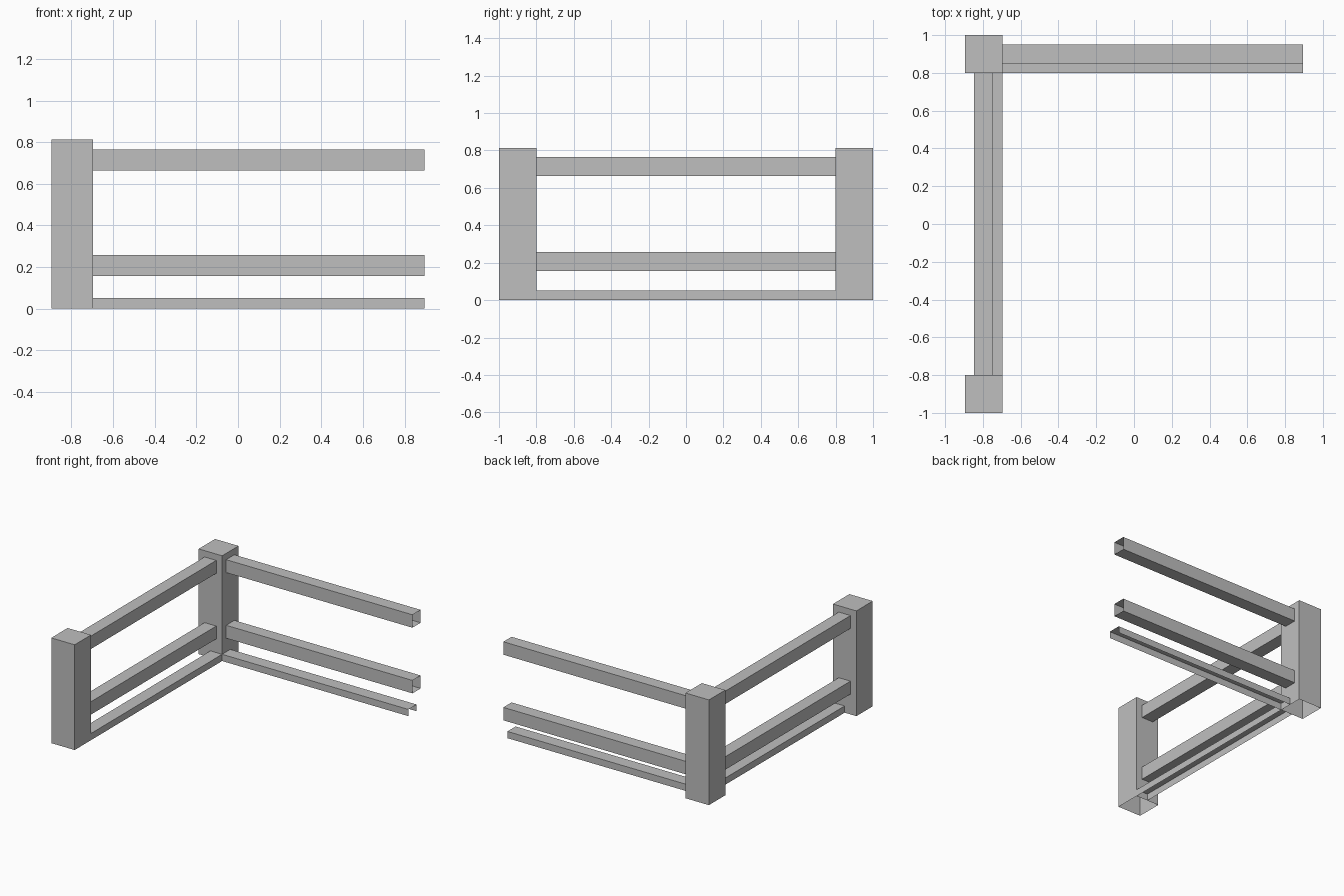
import bpy
import bmesh
from mathutils import Vector

old = bpy.data.objects.get("Cube")
if old:
    bpy.data.objects.remove(old, do_unlink=True)

grey = bpy.data.materials.new("plain grey")
grey.use_nodes = True
colour = (0.52, 0.52, 0.52, 1)
grey.diffuse_color = colour
grey.node_tree.nodes["Principled BSDF"].inputs["Base Color"].default_value = colour


def shell(name, low, high, open_sides):
    """Thin box between two corners, with the faces towards open_sides removed."""
    low, high = Vector(low), Vector(high)
    bm = bmesh.new()
    bmesh.ops.create_cube(bm, size=1)
    bm.normal_update()
    gone = [f for f in bm.faces
            if any(f.normal.dot(Vector(d)) > 0.9 for d in open_sides)]
    bmesh.ops.delete(bm, geom=gone, context='FACES')
    for v in bm.verts:
        v.co = [(a + b) / 2 + c * (b - a) for a, b, c in zip(low, high, v.co)]
    mesh = bpy.data.meshes.new(name)
    bm.to_mesh(mesh)
    bm.free()
    mesh.materials.append(grey)
    obj = bpy.data.objects.new(name, mesh)
    bpy.context.collection.objects.link(obj)


DOWN = (0, 0, -1)
X_ENDS = [(1, 0, 0), (-1, 0, 0)]
Y_ENDS = [(0, 1, 0), (0, -1, 0)]
EDGE = 0.896            # half the overall width
INNER = EDGE - 0.2      # inner face of the posts
HEIGHT = 0.813

# Hollow posts, open underneath
for name, y in (("front_post", -1), ("corner_post", 0.8)):
    shell(name, (-EDGE, y, 0), (-INNER, y + 0.2, HEIGHT), [DOWN])

# Square rails, open at the ends
for level, z in (("lower", 0.157), ("upper", 0.664)):
    shell(level + "_side_rail", (-EDGE + 0.05, -0.8, z),
          (-INNER - 0.05, 0.8, z + 0.1), Y_ENDS)
    shell(level + "_back_rail", (-INNER, 0.85, z),
          (EDGE, 0.95, z + 0.1), X_ENDS)

# Low kerb channels, open underneath and at the ends
shell("side_kerb", (-INNER - 0.1, -0.8, 0), (-INNER, 0.8, 0.052), Y_ENDS + [DOWN])
shell("back_kerb", (-INNER, 0.8, 0), (EDGE, 0.9, 0.052), X_ENDS + [DOWN])
